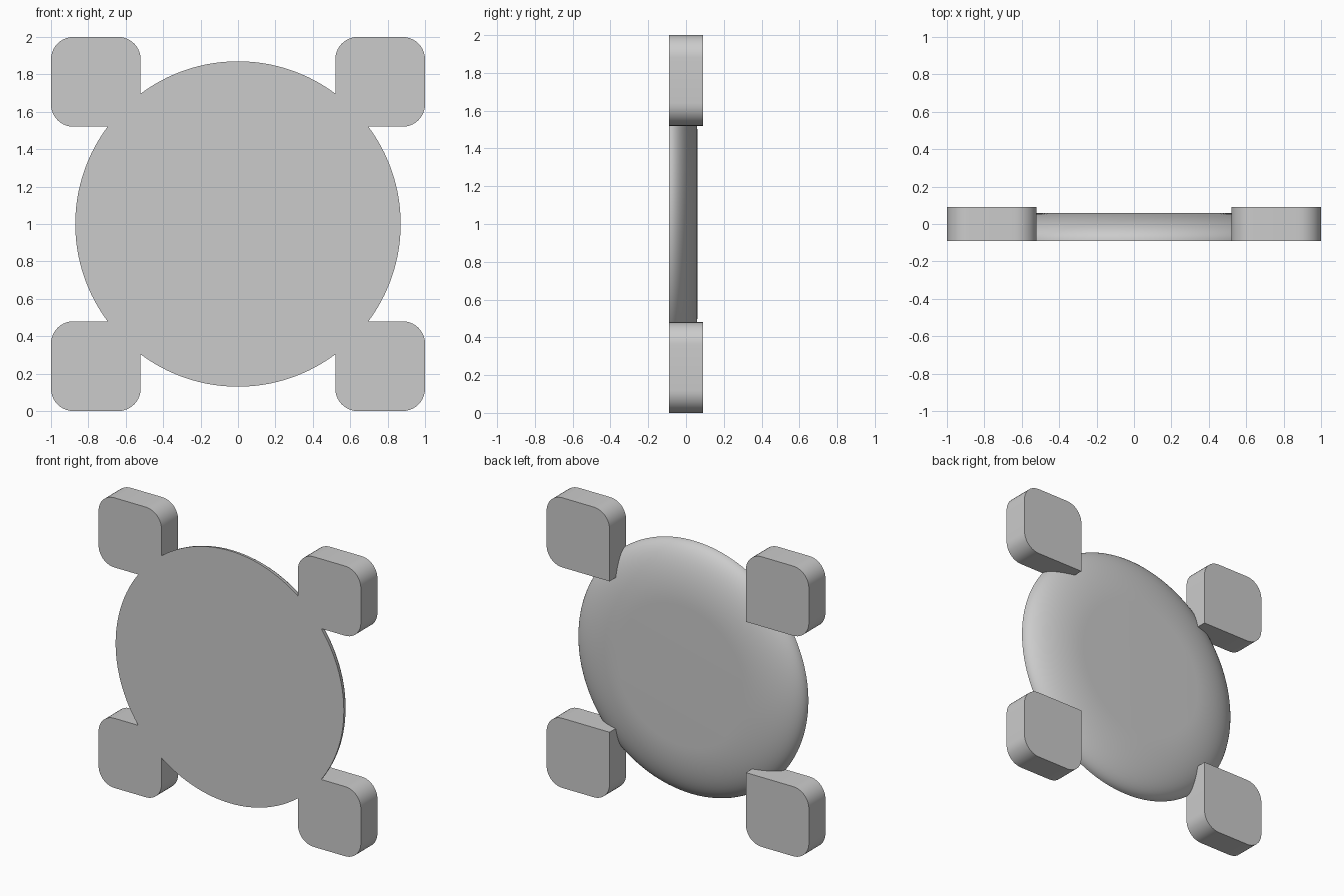
import bpy, bmesh, math
from mathutils import Vector

cube = bpy.data.objects.get("Cube")
if cube:
    bpy.data.objects.remove(cube, do_unlink=True)

FRONT, DISC_BACK, PAD_BACK = -0.09, 0.06, 0.09
DISC_RADIUS, FLAT_RADIUS = 0.87, 0.48
PAD_INNER, PAD_OUTER, CORNER = 0.52, 1.0, 0.12
CENTRE_Z = 1.0

grey = bpy.data.materials.new("plain grey")
grey.use_nodes = True
colour = (0.6, 0.6, 0.6, 1)
grey.diffuse_color = colour
grey.node_tree.nodes["Principled BSDF"].inputs["Base Color"].default_value = colour


def finish(name, bm):
    """Turn a bmesh into a smooth-shaded object with sharp edges kept."""
    bmesh.ops.recalc_face_normals(bm, faces=bm.faces)
    mesh = bpy.data.meshes.new(name)
    bm.to_mesh(mesh)
    bm.free()
    mesh.materials.append(grey)
    obj = bpy.data.objects.new(name, mesh)
    bpy.context.collection.objects.link(obj)
    bpy.ops.object.select_all(action='DESELECT')
    obj.select_set(True)
    bpy.context.view_layer.objects.active = obj
    bpy.ops.object.shade_smooth_by_angle(angle=math.radians(30))
    return obj


def make_disc(segments=128, steps=16):
    """Flat front, elliptical rounded rim, flat centre at the back."""
    bm = bmesh.new()
    rings = []
    for i in range(steps + 1):
        t = math.pi / 2 * i / steps
        r = FLAT_RADIUS + (DISC_RADIUS - FLAT_RADIUS) * math.cos(t)
        y = FRONT + (DISC_BACK - FRONT) * math.sin(t)
        angles = [math.tau * k / segments for k in range(segments)]
        rings.append([bm.verts.new((r * math.cos(a), y, CENTRE_Z + r * math.sin(a)))
                      for a in angles])
    for low, high in zip(rings, rings[1:]):
        for k in range(segments):
            n = (k + 1) % segments
            bm.faces.new((low[k], low[n], high[n], high[k]))
    bm.faces.new(rings[0])
    bm.faces.new(rings[-1])
    return finish("round_plate", bm)


def make_pad(name, sx, sz, steps=10):
    """Square block with three rounded corners and a sharp inner one."""
    lo, hi = PAD_INNER + CORNER, PAD_OUTER - CORNER
    outline = [(PAD_INNER, PAD_INNER)]
    for quarter, (cx, cz) in enumerate([(hi, lo), (hi, hi), (lo, hi)]):
        for i in range(steps + 1):
            a = math.pi / 2 * (quarter - 1 + i / steps)
            outline.append((cx + CORNER * math.cos(a), cz + CORNER * math.sin(a)))
    bm = bmesh.new()
    face = bm.faces.new([bm.verts.new((sx * x, FRONT, CENTRE_Z + sz * z))
                         for x, z in outline])
    back = bmesh.ops.extrude_face_region(bm, geom=[face], use_keep_orig=True)
    moved = [g for g in back["geom"] if isinstance(g, bmesh.types.BMVert)]
    bmesh.ops.translate(bm, verts=moved, vec=Vector((0, PAD_BACK - FRONT, 0)))
    return finish(name, bm)


make_disc()
for side, sx in (("left", 1), ("right", -1)):
    for level, sz in (("upper", 1), ("lower", -1)):
        make_pad(f"{level}_{side}_pad", sx, sz)
